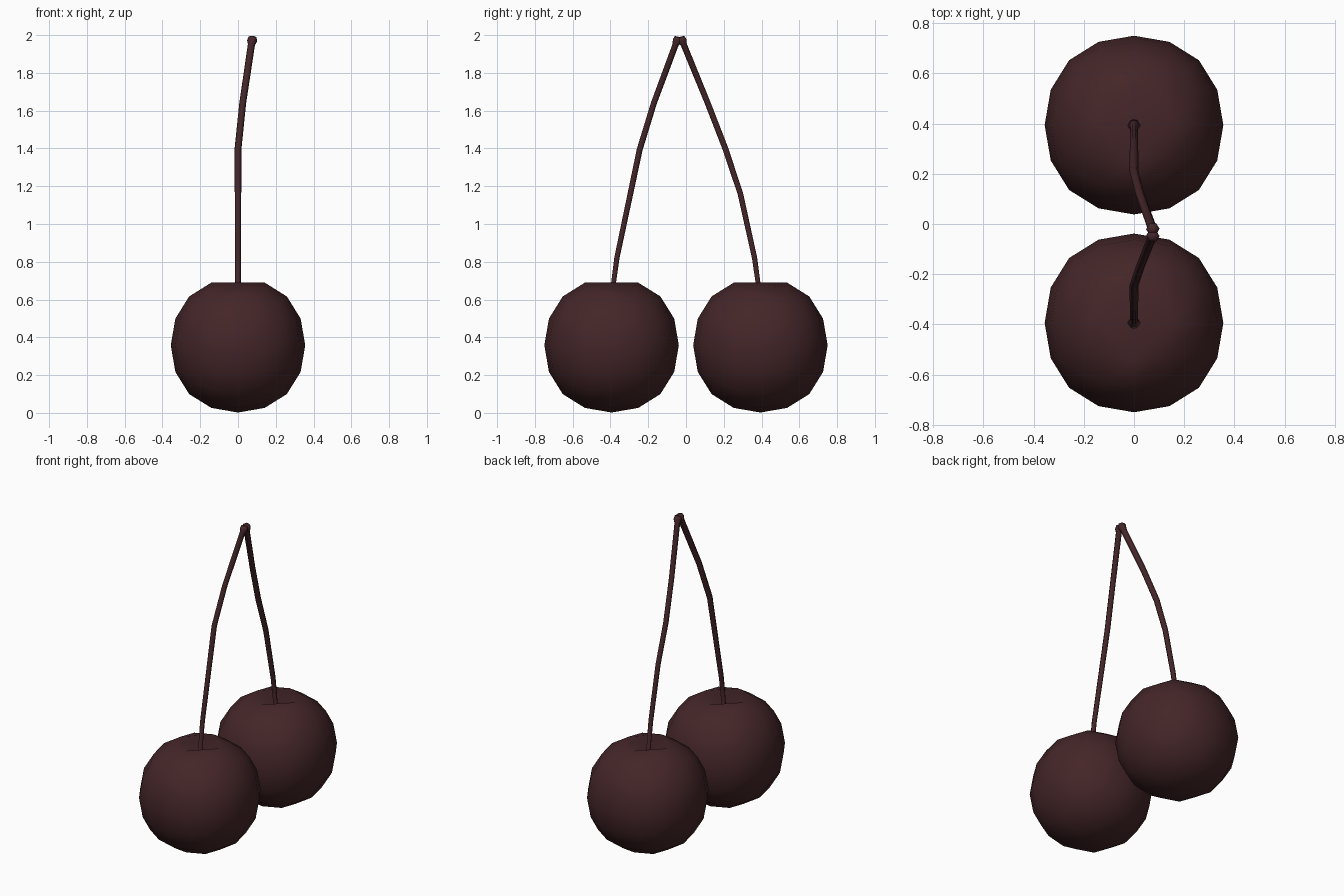
import bpy, bmesh, math
from mathutils import Vector

if "Cube" in bpy.data.objects:
    bpy.data.objects.remove(bpy.data.objects["Cube"])

mat = bpy.data.materials.new("dark cherry brown")
mat.diffuse_color = (0.058, 0.019, 0.021, 1)
mat.use_nodes = True
mat.node_tree.nodes["Principled BSDF"].inputs["Base Color"].default_value = mat.diffuse_color

R, CZ, CY = 0.356, 0.358, 0.394   # cherry radius, centre height, side offset
SIDES = 6


def finish(name, bm):
    bmesh.ops.recalc_face_normals(bm, faces=bm.faces)
    for f in bm.faces:
        f.smooth = True
    me = bpy.data.meshes.new(name)
    bm.to_mesh(me)
    bm.free()
    me.materials.append(mat)
    ob = bpy.data.objects.new(name, me)
    bpy.context.collection.objects.link(ob)
    return ob


def cherry(name, y):
    # subdivided cube gives the round fruit
    bm = bmesh.new()
    bmesh.ops.create_cube(bm, size=2)
    base = finish(name + "_base", bm)
    sub = base.modifiers.new("round", 'SUBSURF')
    sub.levels = sub.render_levels = 2
    dg = bpy.context.evaluated_depsgraph_get()
    bm = bmesh.new()
    bm.from_object(base, dg)
    bpy.data.objects.remove(base)
    top = max(v.co.z for v in bm.verts)
    for v in bm.verts:
        v.co = v.co * (R / top) + Vector((0, y, CZ))
    # dimple: sink the pole into a four-sided pit
    bm.verts.ensure_lookup_table()
    pole = max(bm.verts, key=lambda v: v.co.z)
    for f in list(pole.link_faces):
        a, b = [e.other_vert(pole) for e in pole.link_edges if e in f.edges[:]]
        bmesh.utils.face_split(f, a, b)
    pole.co.z = CZ + 0.235
    finish(name, bm)


def stem(name, path):
    # path entries: x, y, z, radius
    bm = bmesh.new()
    pts = [Vector(p[:3]) for p in path]
    rings = []
    for i, p in enumerate(pts):
        t = (pts[min(i + 1, len(pts) - 1)] - pts[max(i - 1, 0)]).normalized()
        u = (Vector((1, 0, 0)) - t * t.x).normalized()
        w = t.cross(u)
        ring = []
        for k in range(SIDES):
            a = 2 * math.pi * k / SIDES
            ring.append(bm.verts.new(p + (u * math.cos(a) + w * math.sin(a)) * path[i][3]))
        rings.append(ring)
    for r0, r1 in zip(rings, rings[1:]):
        for k in range(SIDES):
            j = (k + 1) % SIDES
            bm.faces.new((r0[k], r0[j], r1[j], r1[k]))
    bm.faces.new(rings[0])
    bm.faces.new(rings[-1])
    finish(name, bm)


cherry("front_cherry", -CY)
cherry("back_cherry", CY)

# stems flare at the fruit and at the joined top
stem("front_stem", [
    (0, -0.394, 0.59, 0.034), (0, -0.39, 0.64, 0.014), (0, -0.366, 0.82, 0.016),
    (0, -0.245, 1.395, 0.018), (0.025, -0.17, 1.64, 0.018),
    (0.071, -0.055, 1.95, 0.019), (0.075, -0.047, 1.97, 0.027), (0.077, -0.042, 1.99, 0.021)])
stem("back_stem", [
    (0, 0.394, 0.59, 0.034), (0, 0.388, 0.64, 0.014), (0, 0.363, 0.82, 0.016),
    (0, 0.288, 1.16, 0.017), (0, 0.208, 1.4, 0.018), (0.025, 0.115, 1.64, 0.018),
    (0.071, -0.012, 1.95, 0.019), (0.075, -0.02, 1.97, 0.027), (0.077, -0.026, 1.99, 0.021)])
